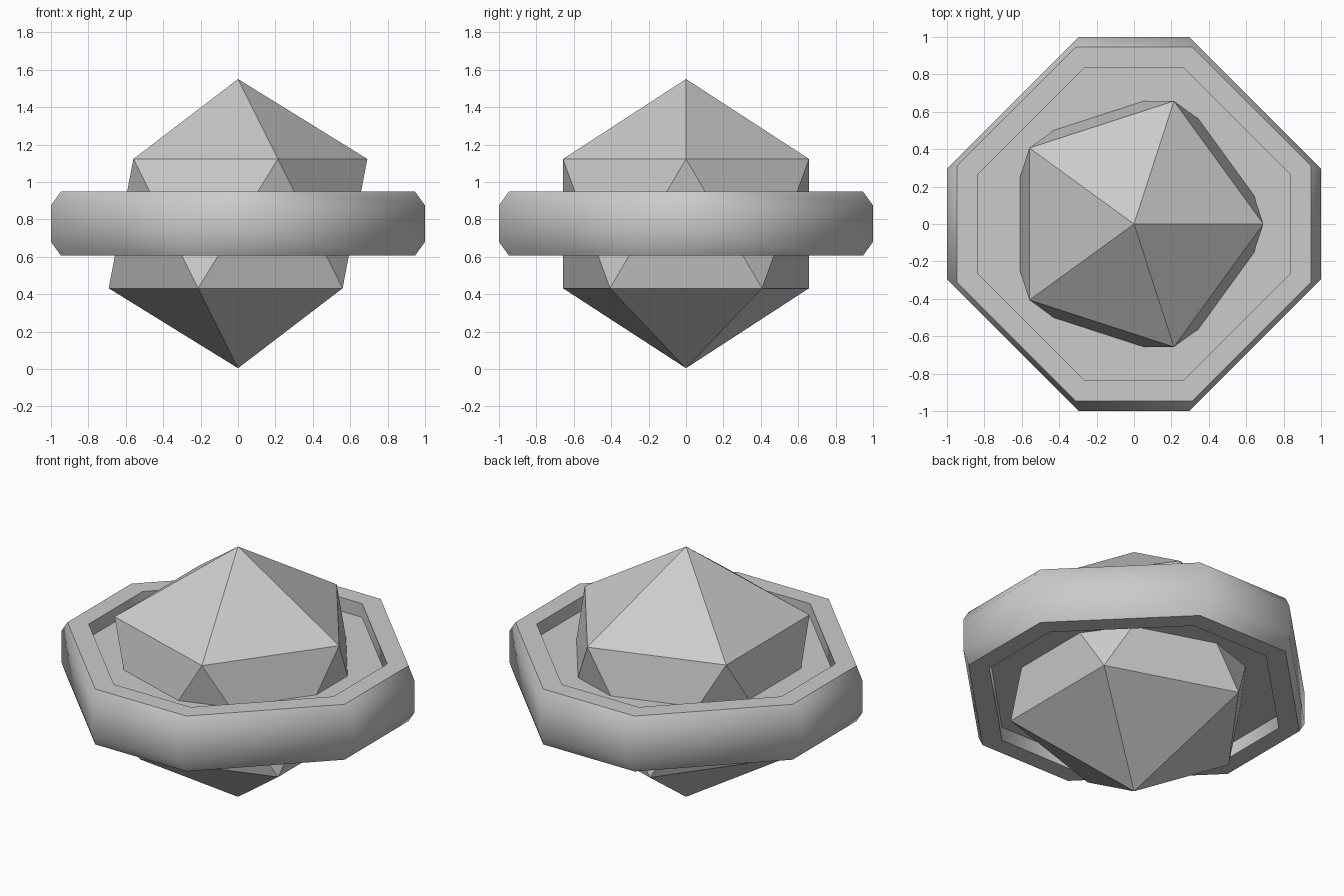
import bpy, bmesh
from math import cos, sin, pi, sqrt, radians

if "Cube" in bpy.data.objects:
    bpy.data.objects.remove(bpy.data.objects["Cube"])

CZ = 0.777   # common centre height
R = 0.773    # crystal radius


def finish(name, bm):
    bmesh.ops.recalc_face_normals(bm, faces=bm.faces)
    mesh = bpy.data.meshes.new(name)
    bm.to_mesh(mesh)
    bm.free()
    obj = bpy.data.objects.new(name, mesh)
    bpy.context.collection.objects.link(obj)
    return obj


# Crystal core: icosahedron standing on a point
bm = bmesh.new()
ring_r, ring_z = 2 * R / sqrt(5), R / sqrt(5)
bm.verts.new((0, 0, CZ + R))
bm.verts.new((0, 0, CZ - R))
for i in range(5):
    for turn, z in ((0, ring_z), (pi / 5, -ring_z)):
        a = i * 2 * pi / 5 + turn
        bm.verts.new((ring_r * cos(a), ring_r * sin(a), CZ + z))
bmesh.ops.convex_hull(bm, input=bm.verts)
finish("crystal_core", bm)

# Octagonal band: (half width, corner offset, height from centre)
upper = [(0.836, 0.263, 0.087), (0.836, 0.263, 0.171),
         (0.947, 0.312, 0.171), (1.0, 0.295, 0.097)]
profile = upper + [(w, c, -z) for w, c, z in reversed(upper)]
bm = bmesh.new()
rings = []
for w, c, z in profile:
    pts = [(w, -c), (w, c), (c, w), (-c, w), (-w, c), (-w, -c), (-c, -w), (c, -w)]
    rings.append([bm.verts.new((x, y, CZ + z)) for x, y in pts])
for a, b in zip(rings, rings[1:]):
    for i in range(8):
        j = (i + 1) % 8
        bm.faces.new((a[i], a[j], b[j], b[i]))
# recessed plates above and below, crossing the crystal
bm.faces.new(rings[0])
bm.faces.new(rings[-1])
band = finish("octagonal_band", bm)

bpy.ops.object.select_all(action='DESELECT')
band.select_set(True)
bpy.context.view_layer.objects.active = band
bpy.ops.object.shade_smooth_by_angle(angle=radians(50))
